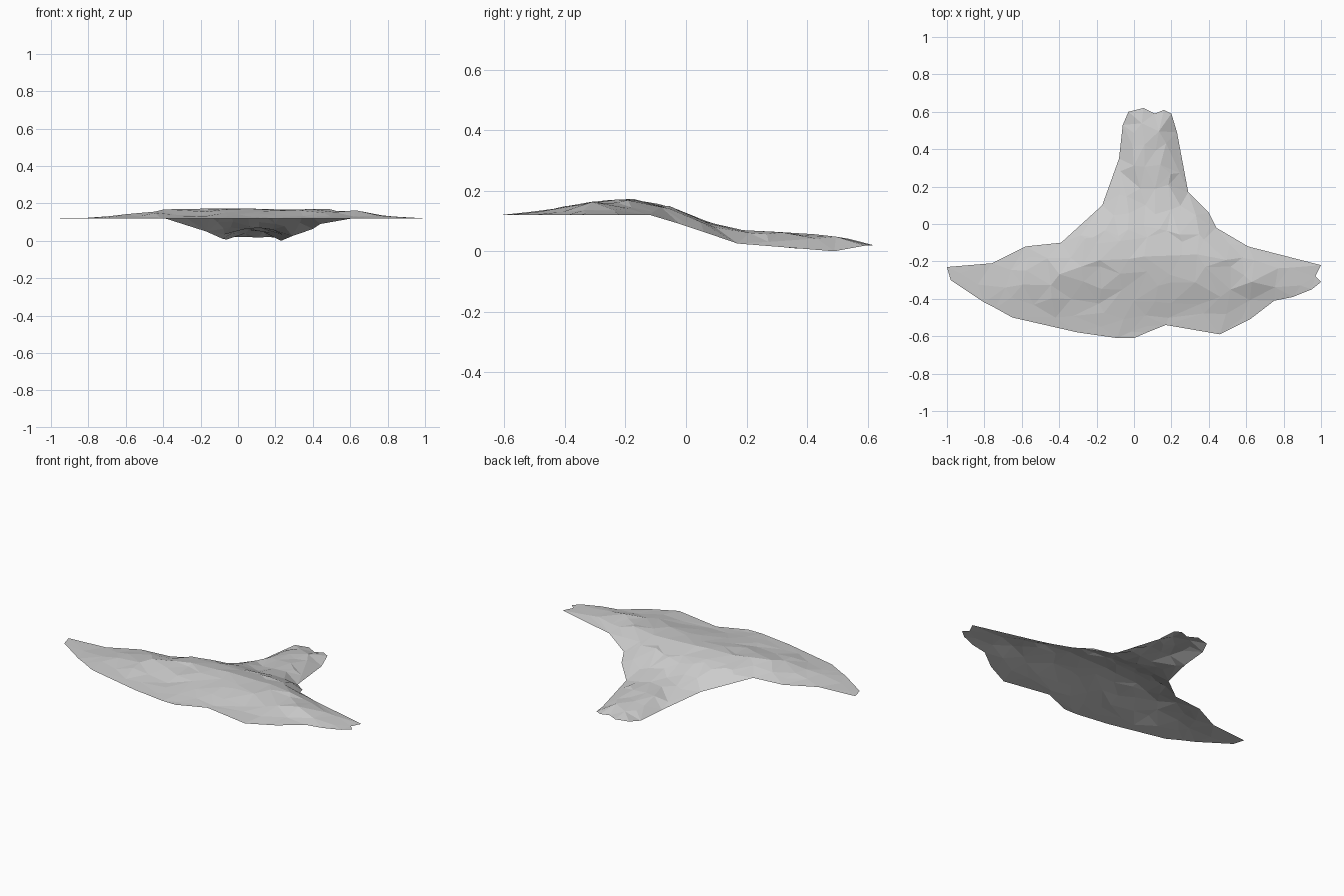
import bpy, random
from mathutils import Vector
from mathutils.geometry import delaunay_2d_cdt, intersect_point_line

random.seed(4)
if "Cube" in bpy.data.objects:
    bpy.data.objects.remove(bpy.data.objects["Cube"])

# Plan outline, running anticlockwise from the right wing tip
OUTLINE = [(-1, -.23), (-.98, -.3), (-.8, -.42), (-.74, -.45), (-.65, -.5), (-.3, -.58),
           (-.09, -.61), (0, -.61), (.07, -.58), (.17, -.54), (.46, -.59), (.62, -.51),
           (.75, -.41), (.85, -.39), (.95, -.35), (1, -.31), (.97, -.28), (1, -.22),
           (.61, -.12), (.44, -.02), (.4, .06), (.29, .17), (.23, .49), (.2, .59),
           (.16, .61), (.11, .59), (.05, .62), (-.03, .6), (-.06, .53), (-.08, .35),
           (-.17, .1), (-.39, -.1), (-.58, -.12), (-.76, -.21)]
# Heights of the rim and crest along y, and the crest limit along x
RIM = [(-.1, .12), (-.05, .1), (.1, .05), (.18, .022), (.35, .01), (.49, 0), (.6, .02)]
CREST = [(-.6, .125), (-.43, .142), (-.3, .166), (-.18, .172), (-.05, .148), (.1, .085),
         (.2, .07), (.5, .05), (.62, .045)]
SPAN = [(-1, .12), (-.6, .142), (-.42, .172), (.4, .172), (.58, .18), (.7, .167), (1, .12)]


def lerp(table, v):
    """Linear interpolation in a sorted table, clamped at both ends."""
    if v <= table[0][0]:
        return table[0][1]
    for (a, p), (b, q) in zip(table, table[1:]):
        if v <= b:
            return p + (q - p) * (v - a) / (b - a)
    return table[-1][1]


rim = [Vector(p) for p in OUTLINE]
sides = list(zip(rim, rim[1:] + rim[:1]))


def rim_distance(p):
    best = 9
    for a, b in sides:
        hit, t = intersect_point_line(p, a, b)
        near = a.lerp(b, min(1, max(0, t)))
        best = min(best, (p - near.to_2d()).length)
    return best


def inside(p):
    odd = False
    for a, b in sides:
        if (a.y > p.y) != (b.y > p.y) and p.x < a.x + (b.x - a.x) * (p.y - a.y) / (b.y - a.y):
            odd = not odd
    return odd


def height(p):
    d = rim_distance(p)
    low = lerp(RIM, p.y)
    if d < 0.001:
        return low
    top = min(lerp(CREST, p.y), lerp(SPAN, p.x))
    # the left wing carries a slightly higher ridge
    if abs(p.y + .18) < .04 and p.x > .4:
        top = lerp(SPAN, p.x)
    width = .14 if p.y < -.1 else .08
    rough = random.uniform(-.009, .002)
    return low + max(0, top + rough - low) * min(1, d / width)


# Scattered inner points: long facets over the wings, and down the tail
points = list(rim)


def scatter(x0, x1, dx, y0, y1, dy):
    for i in range(round((x1 - x0) / dx) + 1):
        for j in range(round((y1 - y0) / dy) + 1):
            p = Vector((x0 + dx * (i + random.uniform(-.3, .3)),
                        y0 + dy * (j + random.uniform(-.3, .3))))
            if inside(p) and rim_distance(p) > .02:
                points.append(p)


scatter(-.95, .95, .13, -.57, -.1, .08)
scatter(-.3, .5, .07, -.04, .58, .11)
points.append(Vector((.58, -.18)))

n = len(rim)
edges = [(i, (i + 1) % n) for i in range(n)]
verts, _, faces, *_ = delaunay_2d_cdt(points, edges, [], 1, 1e-5)

# Single draped sheet
mesh = bpy.data.meshes.new("draped_sheet")
mesh.from_pydata([(v.x, v.y, height(v)) for v in verts], [], [list(f) for f in faces])
mesh.update()
sheet = bpy.data.objects.new("draped_sheet", mesh)
bpy.context.collection.objects.link(sheet)

grey = bpy.data.materials.new("pale_grey")
grey.use_nodes = True
colour = (.6, .6, .6, 1)
grey.diffuse_color = colour
grey.node_tree.nodes["Principled BSDF"].inputs["Base Color"].default_value = colour
mesh.materials.append(grey)
